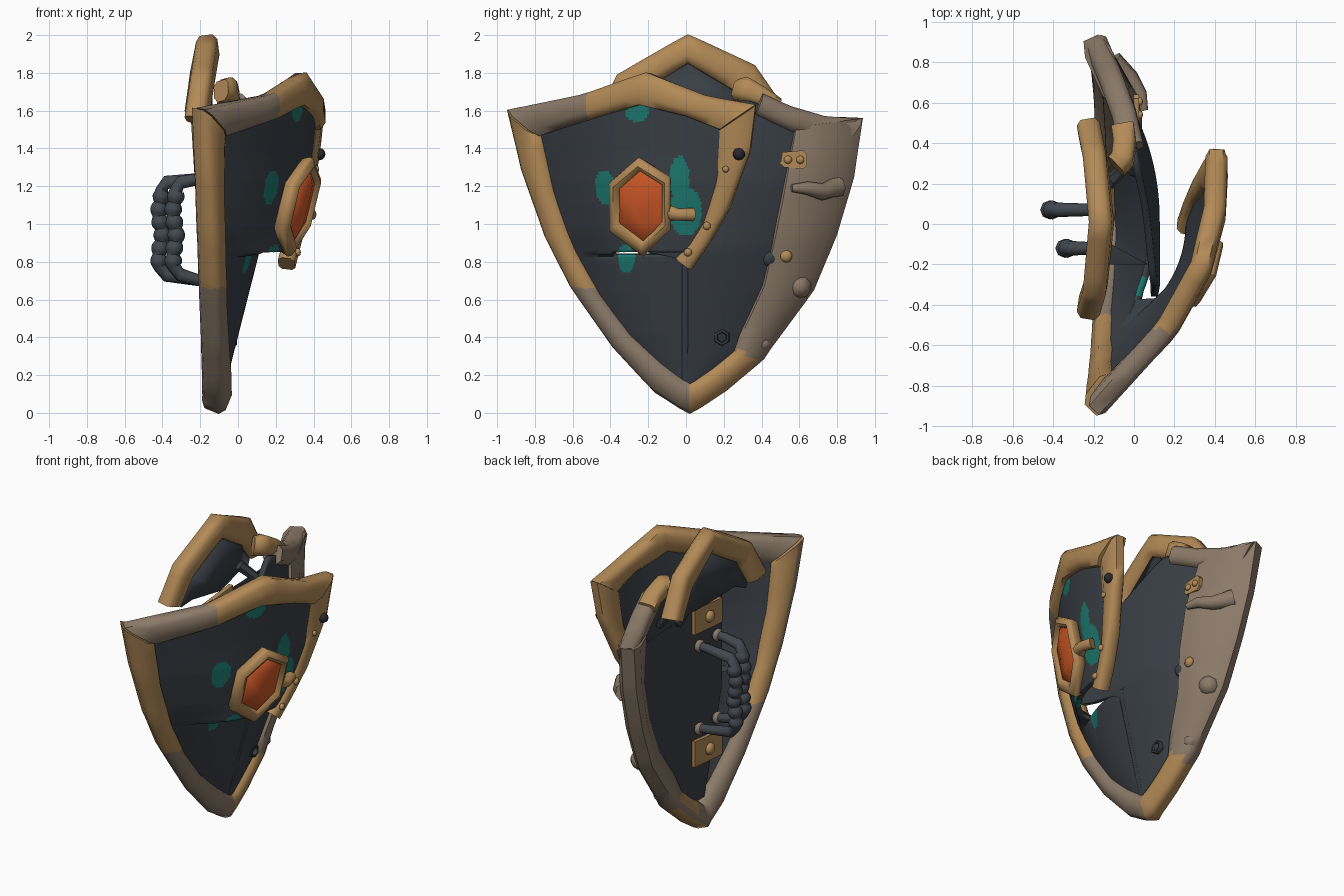
import bpy, bmesh, math
from mathutils import Vector as V

if "Cube" in bpy.data.objects:
    bpy.data.objects.remove(bpy.data.objects["Cube"])

def mat(name, rgb):
    m = bpy.data.materials.new(name)
    m.diffuse_color = (*rgb, 1)
    m.use_nodes = True
    m.node_tree.nodes["Principled BSDF"].inputs["Base Color"].default_value = m.diffuse_color
    return m

GOLD = mat("gold", (.45, .255, .095))
TAN = mat("worn_tan", (.26, .195, .14))
SLATE = mat("dark_slate", (.042, .050, .060))
GREY = mat("grip_grey", (.055, .065, .080))
ORANGE = mat("orange_gem", (.64, .10, .02))
TEAL = mat("teal_patina", (.012, .19, .16))
BLACK = mat("bolt_black", (.02, .022, .028))

def finish(name, bm, mats, rule=None, thick=0, angle=40):
    bmesh.ops.remove_doubles(bm, verts=bm.verts, dist=1e-5)
    bmesh.ops.recalc_face_normals(bm, faces=bm.faces)
    if thick and sum(f.normal.x for f in bm.faces) < 0:
        bmesh.ops.reverse_faces(bm, faces=bm.faces)
    if rule:
        for f in bm.faces:
            f.material_index = rule(f.calc_center_median())
    me = bpy.data.meshes.new(name)
    bm.to_mesh(me)
    bm.free()
    for m in mats:
        me.materials.append(m)
    ob = bpy.data.objects.new(name, me)
    bpy.context.collection.objects.link(ob)
    if thick:
        s = ob.modifiers.new("thickness", 'SOLIDIFY')
        s.thickness, s.offset = thick, 0
        s.material_offset = len(mats) // 2
    bpy.ops.object.select_all(action='DESELECT')
    ob.select_set(True)
    bpy.context.view_layer.objects.active = ob
    bpy.ops.object.shade_smooth_by_angle(angle=math.radians(angle))
    return ob

def lerp(table, k):
    if k <= table[0][0]:
        return table[0][1]
    for (a, p), (b, q) in zip(table, table[1:]):
        if k <= b:
            return p + (q - p) * (k - a) / (b - a)
    return table[-1][1]

def skin(bm, rings, closed=False):
    vs = [[bm.verts.new(p) for p in r] for r in rings]
    n = len(vs[0])
    pairs = list(zip(vs, vs[1:])) + ([(vs[-1], vs[0])] if closed else [])
    for a, b in pairs:
        for i in range(n):
            j = (i + 1) % n
            bm.faces.new((a[i], a[j], b[j], b[i]))
    if not closed:
        bm.faces.new(vs[0])
        bm.faces.new(vs[-1])

def band(name, outer, inner, thick, mats, rule=None, closed=False, sub=4):
    """Bevelled rim swept between an outer and an inner edge."""
    o, i = [V(p) for p in outer], [V(p) for p in inner]
    if not closed:
        fine = lambda L: [a.lerp(b, k / sub) for a, b in zip(L, L[1:]) for k in range(sub)] + [L[-1]]
        o, i = fine(o), fine(i)
    n, rings = len(o), []
    for k in range(n):
        a, b = ((k - 1) % n, (k + 1) % n) if closed else (max(k - 1, 0), min(k + 1, n - 1))
        nor = (o[b] + i[b] - o[a] - i[a]).cross(o[k] - i[k]).normalized() * thick
        rings.append([o[k].lerp(i[k], f) + nor * h for f, h in
                      ((0, .3), (.2, .5), (.75, .5), (1, .25), (1, -.25), (.75, -.5), (.2, -.5), (0, -.3))])
    bm = bmesh.new()
    skin(bm, rings, closed)
    return finish(name, bm, mats, rule, angle=55)

def tube(name, path, radii, m, sides=8):
    path, rings = [V(p) for p in path], []
    for k, p in enumerate(path):
        t = (path[min(k + 1, len(path) - 1)] - path[max(k - 1, 0)]).normalized()
        u = t.cross(V((0, 1, 0)) if abs(t.y) < .8 else V((1, 0, 0))).normalized()
        w = t.cross(u)
        rings.append([p + (u * math.cos(a) + w * math.sin(a)) * radii[k]
                      for a in (2 * math.pi * s / sides for s in range(sides))])
    bm = bmesh.new()
    skin(bm, rings)
    return finish(name, bm, [m], angle=50)

def hull(name, pts, m, angle=20):
    bm = bmesh.new()
    for p in pts:
        bm.verts.new(p)
    bmesh.ops.convex_hull(bm, input=bm.verts)
    return finish(name, bm, [m], angle=angle)

def knob(name, loc, r, m, flat=.7):
    bm = bmesh.new()
    bmesh.ops.create_uvsphere(bm, u_segments=10, v_segments=6, radius=r)
    for v in bm.verts:
        v.co = V((v.co.z * flat, v.co.x, v.co.y)) + V(loc)
    return finish(name, bm, [m], angle=60)

# Shell surfaces: a bent-out left plate, torn open below, and a bowed right half
RIDGE = [(.06, -.1), (.2, -.07), (.87, .1), (1.2, .11), (1.6, .01)]
LEFT = [(.06, 0), (.2, -.15), (.42, -.37), (.65, -.52), (.95, -.67), (1.2, -.76), (1.55, -.87)]
TORN = [(.8, .01), (1.02, .14), (1.3, .24), (1.55, .28)]
RIGHT = [(.06, 0), (.33, .36), (.66, .6), (.95, .73), (1.25, .82), (1.56, .89)]
FLARE = [(.78, .25), (.84, .27), (1.2, .36), (1.57, .41)]
BEND = [(.06, -.1), (.2, -.07), (.6, .04), (.85, .17), (1.0, .29), (1.2, .36), (1.57, .41)]
EDGE = [(0, -.14), (.9, -.175), (1.6, -.215)]
TEAR_Z = .85

def plate_x(y, z):
    yl, yr, e = lerp(LEFT, z), lerp(TORN, z), lerp(EDGE, z) + .015
    t = min(1, max(0, (y - yl) / max(yr - yl, .01)))
    w = lerp([(-.55, 0), (-.33, 1)], y)
    end = w * lerp(RIDGE if z < TEAR_Z else FLARE, z) + (1 - w) * lerp(BEND, z)
    return e + (end - e) * (1 - (1 - t) ** 2.4)

def body_x(y, z):
    s = min(1, max(0, y) / max(lerp(RIGHT, z), .01))
    r = lerp(RIDGE, z)
    return r - (r - lerp(EDGE, z) - .015) * s ** 2.2

def shell(name, left, right, fx, top, mats, rule=None, nu=44, nv=48, tear=False):
    bm, rows = bmesh.new(), []
    for j in range(nv + 1):
        z = .07 + 1.46 * j / nv
        lift = min(1, max(0, (z - 1.1) / .43))
        a, b = lerp(left, z), lerp(right, z)
        row = []
        for i in range(nu + 1):
            y = a + (b - a) * i / nu
            row.append(bm.verts.new((fx(y, z), y, z + (lerp(top, y) - 1.53) * lift)))
        rows.append(row)
    for r, q in zip(rows, rows[1:]):
        for i in range(nu):
            if not (tear and r[i].co.z < TEAR_Z <= q[i].co.z and r[i].co.y > -.38):
                bm.faces.new((r[i], r[i + 1], q[i + 1], q[i]))
    return finish(name, bm, mats, rule, thick=.035, angle=50)

PATCHES = [(-.25, 1.59, .06, .05), (-.03, 1.24, .05, .12), (.0, 1.07, .085, .13),
           (-.42, 1.2, .05, .09), (-.31, .82, .045, .075)]
patina = lambda c: int(any(((c.y - y) / a) ** 2 + ((c.z - z) / b) ** 2 < 1 for y, z, a, b in PATCHES))
shell("left_plate", LEFT, TORN, plate_x, [(-.87, 1.54), (-.22, 1.72), (.28, 1.56)],
      [SLATE, TEAL, SLATE, SLATE], patina, 90, 110, True)
shell("right_panel", [(.82, -.02), (.88, -.36), (1.25, -.3), (1.4, .05), (1.55, .33)], RIGHT, body_x,
      [(.33, 1.65), (.55, 1.57), (.88, 1.51)], [SLATE])

# Flat backing board with a side wall reaching the shell
bm, rows = bmesh.new(), []
for j in range(15):
    z = .2 + 1.28 * j / 14
    a, b = lerp([(.15, 0), (.5, -.1), (.87, -.2), (1.5, -.2)], z), lerp(RIGHT, z) - .06
    wall = max(-.12, lerp(RIDGE, z) - .03 - .25 * max(0, .87 - z))
    rows.append([bm.verts.new(p) for p in [(wall, a, z)] +
                 [(-.125 - .03 * (k / 6) ** 2 * z, a + (b - a) * k / 6, z) for k in range(7)]])
for r, q in zip(rows, rows[1:]):
    for i in range(7):
        bm.faces.new((r[i], r[i + 1], q[i + 1], q[i]))
finish("backing_board", bm, [SLATE], angle=30)

# Rims: the side rim is bare on its back and gold only on part of its front
on = lambda f, pts, dx=0: [(f(y, min(z, 1.55)) + dx, y, z) for y, z in pts]
edge = lambda pts: [(lerp(EDGE, z), y, z) for y, z in pts]

def side_colour(c):
    if c.x < lerp(EDGE, c.z) - .025:
        return 1
    return int(c.z < .66) if c.y < .02 else int(c.y > .34 or c.z > .34)

left_o = [(-.92, 1.61), (-.85, 1.3), (-.73, .95), (-.6, .69), (-.56, .63), (-.37, .36), (-.15, .12), (.02, .01)]
left_i = [(-.76, 1.47), (-.69, 1.17), (-.58, .87), (-.47, .67), (-.44, .62), (-.29, .42), (-.13, .27), (.02, .16)]
right_o = [(.2, .13), (.4, .3), (.44, .36), (.66, .66), (.78, .95), (.87, 1.25), (.92, 1.56)]
right_i = [(.14, .24), (.25, .33), (.28, .42), (.4, .68), (.46, .95), (.51, 1.2), (.57, 1.51)]
band("side_rim", edge(left_o + right_o), on(plate_x, left_i) + on(body_x, right_i, .005), .135, [GOLD, TAN],
     side_colour)
top_o = [(-.92, 1.61), (-.55, 1.68), (-.5, 1.695), (-.2, 1.8), (.1, 1.68), (.37, 1.63)]
top_i = [(-.76, 1.47), (-.55, 1.54), (-.5, 1.555), (-.24, 1.63), (0, 1.57), (.18, 1.5)]
band("plate_top_rim", on(plate_x, top_o), on(plate_x, top_i, .01), .11, [GOLD, TAN], lambda c: int(c.y < -.52))
side_o = [(.37, 1.63), (.34, 1.38), (.23, 1.08), (.12, .89), (.03, .76)]
side_i = [(.18, 1.5), (.17, 1.28), (.09, 1.0), (.02, .89), (-.05, .82)]
band("plate_torn_rim", [(lerp(FLARE, z) + .01, y, z) for y, z in side_o],
     [(lerp(FLARE, z) - .01, y, z) for y, z in side_i], .09, [GOLD])
band("right_top_rim", on(body_x, [(.92, 1.56), (.72, 1.57), (.55, 1.62), (.4, 1.69)]),
     on(body_x, [(.83, 1.42), (.7, 1.45), (.55, 1.49), (.36, 1.58)]), .12, [TAN])
band("right_rim_cap", [(-.06, .5, 1.66), (-.05, .42, 1.72), (-.06, .34, 1.77), (-.09, .3, 1.76)],
     [(-.05, .48, 1.6), (-.04, .4, 1.62), (-.05, .3, 1.65), (-.09, .27, 1.65)], .11, [GOLD])

# Broken arch at the back
arch_o = [(-.23, -.47, 1.57), (-.2, -.36, 1.79), (-.17, .01, 2), (-.2, .36, 1.84), (-.23, .52, 1.61)]
arch_i = [(-.21, -.33, 1.53), (-.18, -.25, 1.69), (-.15, .01, 1.85), (-.18, .26, 1.7), (-.21, .4, 1.55)]
band("back_arch_rim", arch_o, arch_i, .115, [GOLD])
bm = bmesh.new()
up = [bm.verts.new(p) for p in arch_i]
low = [bm.verts.new((x, y * .95, 1.5 + .03 * (k % 2))) for k, (x, y, z) in enumerate(arch_i)]
for k in range(4):
    bm.faces.new((up[k], up[k + 1], low[k + 1], low[k]))
finish("back_arch_panel", bm, [SLATE], thick=.03)
tube("torn_strut", [(-.13, .2, 1.6), (-.05, .28, 1.5), (.02, .25, 1.4)], [.035, .03, .025], SLATE, 6)

# Gem with its hexagonal frame
HEX = [(-.24, 1.35), (-.085, 1.25), (-.085, .98), (-.22, .84), (-.39, .97), (-.39, 1.22)]
gem_x = lambda y, z: .32 + .4 * (y + .24) + .24 * (z - 1.1)
ring = lambda k, dx: [(gem_x(-.24 + (y + .24) * k, 1.1 + (z - 1.1) * k) + dx,
                       -.24 + (y + .24) * k, 1.1 + (z - 1.1) * k) for y, z in HEX]
band("gem_frame", ring(1, -.02), ring(.72, .01), .08, [GOLD], closed=True)
hull("gem", ring(.77, -.02) + ring(.74, .015) + [(gem_x(-.24, z) + .05, -.24, z) for z in (1.0, 1.2)], ORANGE, 60)
tube("gem_prong", [(.35, -.1, 1.06), (.385, -.04, 1.05), (.36, .04, 1.05)], [.045, .032, .036], GOLD)

# Rivets, bolt, strap plate and damage
for y, z, r in ((.21, 1.29, .018), (.11, .99, .022), (.01, .85, .022)):
    knob("rim_rivet", (lerp(FLARE, z) + .045, y, z), r, GOLD)
knob("dark_bolt", (.43, .28, 1.37), .033, BLACK, 1)
sx = body_x(.57, 1.34)
hull("strap_plate", [(sx + dx, y, z) for dx in (-.02, .06) for y, z in
     ((.5, 1.32), (.51, 1.38), (.62, 1.39), (.64, 1.37), (.64, 1.31), (.62, 1.29), (.52, 1.3))], GOLD)
for y in (.54, .605):
    knob("strap_rivet", (sx + .065, y, 1.34), .022, GOLD)
knob("side_rivet", (body_x(.53, .83) + .065, .53, .83), .034, GOLD)
tube("splinter", [(.05, .56, 1.19), (.03, .64, 1.19), (-.02, .72, 1.17), (-.11, .8, 1.2)], [.02, .035, .045, .06], TAN)
knob("rim_bump", (-.09, .6, .67), .065, TAN, 1)
knob("rim_bump", (-.1, .41, .37), .045, TAN, 1)
knob("panel_dent", (body_x(.44, .82), .44, .82), .05, SLATE, .8)
hx = body_x(.19, .4)
hexa = lambda r: [(hx + .015, .19 + r * math.sin(a * math.pi / 3), .4 + r * math.cos(a * math.pi / 3)) for a in range(6)]
band("hex_nut", hexa(.045), hexa(.025), .04, [SLATE], closed=True)

# Two wrapped grips with their mounts on the board
for y, gx in ((.07, -.41), (-.12, -.335)):
    n = 36
    path = [(-.12, y, 1.24), (-.2, y, 1.24), (gx + .03, y, 1.22)]
    path += [(gx + .008 * math.cos(k * .3), y, 1.18 - .41 * k / n) for k in range(n + 1)]
    path += [(gx + .03, y, .73), (-.2, y, .7), (-.12, y, .69)]
    radii = [.028, .03, .036] + [.034 + .013 * abs(math.sin(k * math.pi / 6)) for k in range(n + 1)] + [.036, .03, .028]
    tube("grip", path, radii, GREY)
    for z in (1.24, .69):
        knob("grip_collar", (-.15, y, z), .043, TAN, .6)
for z in (1.4, .52):
    hull("grip_mount", [(x, a, z + b) for x in (-.12, -.15) for a, b in
         ((-.17, -.09), (-.17, .07), (.12, .1), (.12, -.07))], GOLD)
    knob("mount_rivet", (-.155, -.03, z), .04, GOLD)
